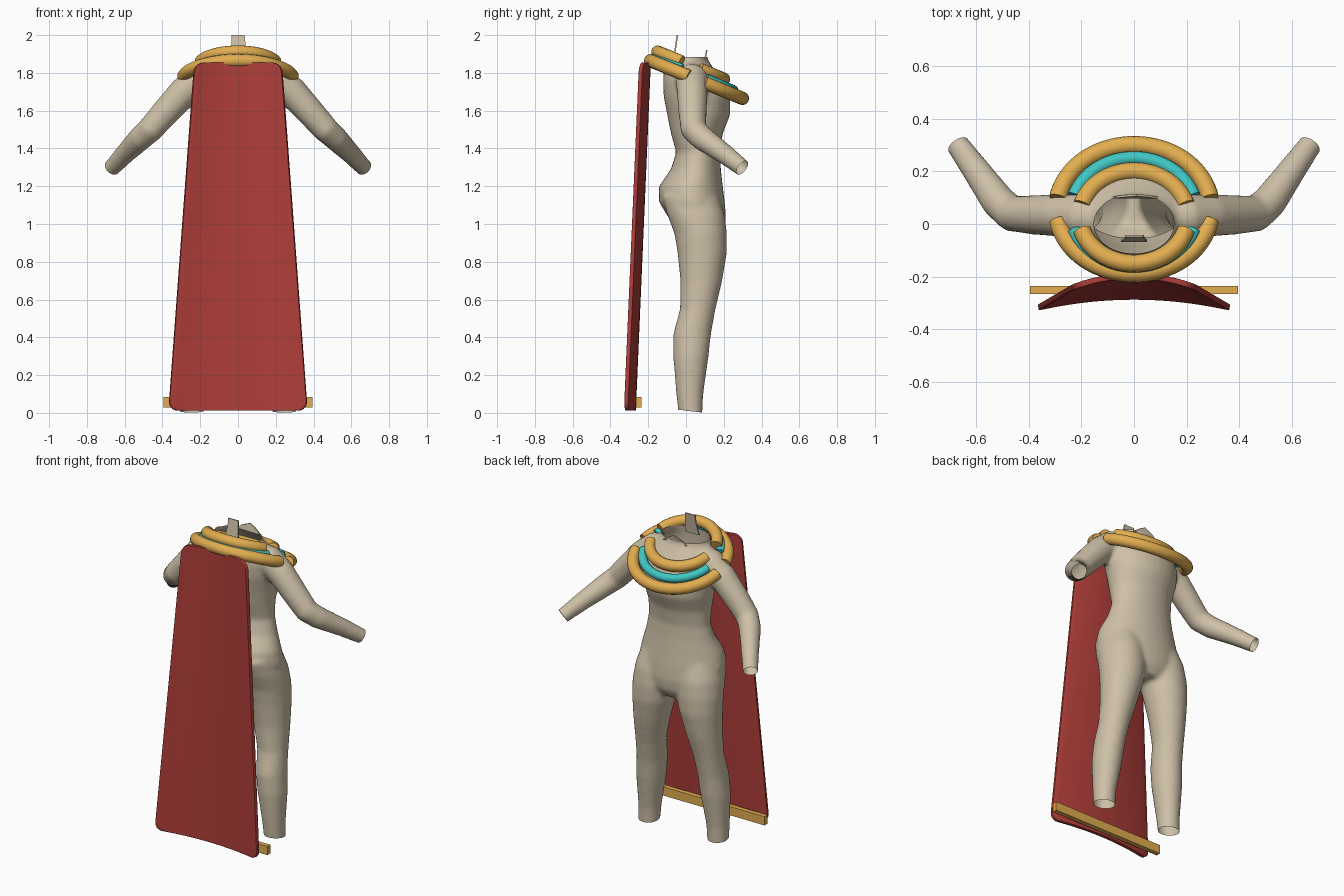
import bpy, bmesh, math
from mathutils import Vector

if "Cube" in bpy.data.objects:
    bpy.data.objects.remove(bpy.data.objects["Cube"])


def material(name, rgb):
    m = bpy.data.materials.new(name)
    m.diffuse_color = (*rgb, 1)
    m.use_nodes = True
    m.node_tree.nodes["Principled BSDF"].inputs["Base Color"].default_value = m.diffuse_color
    return m


STONE = material("warm_stone", (0.62, 0.53, 0.39))
GOLD = material("gold", (0.76, 0.42, 0.08))
TEAL = material("teal", (0.05, 0.57, 0.55))
RED = material("cape_red", (0.42, 0.047, 0.04))


def finish(bm, name, mat, smooth=True):
    bmesh.ops.recalc_face_normals(bm, faces=bm.faces)
    for f in bm.faces:
        f.smooth = smooth
    mesh = bpy.data.meshes.new(name)
    bm.to_mesh(mesh)
    bm.free()
    mesh.materials.append(mat)
    ob = bpy.data.objects.new(name, mesh)
    bpy.context.collection.objects.link(ob)
    return ob


def loft(bm, rings):
    """Closed skin through a list of rings, capped at both ends."""
    loops = [[bm.verts.new(p) for p in ring] for ring in rings]
    n = len(loops[0])
    for a, b in zip(loops, loops[1:]):
        for i in range(n):
            bm.faces.new((a[i], a[(i + 1) % n], b[(i + 1) % n], b[i]))
    bm.faces.new(loops[0][::-1])
    bm.faces.new(loops[-1])


def flat_ring(z, cx, rx, back, front, n=28):
    cy, ry = (back + front) / 2, (front - back) / 2
    return [Vector((cx + rx * math.cos(2 * math.pi * i / n),
                    cy + ry * math.sin(2 * math.pi * i / n), z)) for i in range(n)]


def tube_rings(points, radii, up, n=16):
    rings = []
    for i, p in enumerate(points):
        d = (points[min(i + 1, len(points) - 1)] - points[max(i - 1, 0)]).normalized()
        a = up.cross(d).normalized()
        b = d.cross(a)
        rings.append([p + radii[i] * (a * math.cos(2 * math.pi * k / n)
                                      + b * math.sin(2 * math.pi * k / n)) for k in range(n)])
    return rings


# Body: torso, legs and arms lofted, then fused into one skin
# torso rows: height, half width, back, front
TORSO = [(0.90, 0.12, -0.01, 0.17), (0.96, 0.23, -0.06, 0.205), (1.03, 0.275, -0.09, 0.212),
         (1.12, 0.28, -0.145, 0.205), (1.20, 0.262, -0.143, 0.195), (1.29, 0.225, -0.08, 0.185),
         (1.38, 0.203, -0.052, 0.18), (1.48, 0.207, -0.08, 0.195), (1.58, 0.225, -0.10, 0.235),
         (1.67, 0.24, -0.118, 0.235), (1.75, 0.235, -0.122, 0.205), (1.82, 0.20, -0.118, 0.15),
         (1.87, 0.155, -0.115, 0.115), (1.96, 0.14, -0.105, 0.105)]
# leg rows: height, centre, half width, back, front
LEG = [(-0.05, 0.247, 0.062, -0.035, 0.085), (0.10, 0.242, 0.067, -0.052, 0.092),
       (0.30, 0.228, 0.087, -0.068, 0.12), (0.42, 0.217, 0.087, -0.067, 0.133),
       (0.55, 0.205, 0.09, -0.032, 0.157), (0.70, 0.185, 0.108, -0.03, 0.192),
       (0.85, 0.165, 0.13, -0.045, 0.217), (0.95, 0.155, 0.14, -0.062, 0.217),
       (1.05, 0.15, 0.135, -0.10, 0.205), (1.15, 0.14, 0.12, -0.13, 0.17)]
# arm rows: x, y, z, radius
ARM = [(0.10, 0.02, 1.775, 0.08), (0.20, 0.03, 1.765, 0.088), (0.285, 0.033, 1.70, 0.082),
       (0.39, 0.035, 1.585, 0.075), (0.465, 0.04, 1.50, 0.07), (0.515, 0.085, 1.455, 0.066),
       (0.60, 0.205, 1.37, 0.054), (0.665, 0.295, 1.30, 0.046), (0.72, 0.371, 1.241, 0.044)]
bm = bmesh.new()
loft(bm, [flat_ring(z, 0, a, b, f) for z, a, b, f in TORSO])
for s in (-1, 1):
    loft(bm, [flat_ring(z, s * cx, r, b, f) for z, cx, r, b, f in LEG])
    loft(bm, tube_rings([Vector((s * x, y, z)) for x, y, z, _ in ARM],
                        [row[3] for row in ARM], Vector((0, 0.6, 1))))
body = finish(bm, "body", STONE)
remesh = body.modifiers.new("fuse", 'REMESH')
remesh.mode, remesh.voxel_size = 'VOXEL', 0.013
blend = body.modifiers.new("blend", 'SMOOTH')
blend.factor, blend.iterations = 0.5, 8
fused = bpy.data.meshes.new_from_object(body.evaluated_get(bpy.context.evaluated_depsgraph_get()))
body.modifiers.clear()

# Open the neck, wrists and ankles
bm = bmesh.new()
bm.from_mesh(fused)


def cut(inside, point, normal):
    verts = [v for v in bm.verts if inside(v.co)]
    faces = {f for v in verts for f in v.link_faces}
    edges = {e for f in faces for e in f.edges}
    bmesh.ops.bisect_plane(bm, geom=verts + list(edges) + list(faces), plane_co=point,
                           plane_no=normal, clear_outer=True)


cut(lambda p: p.z > 1.84, (0, 0, 1.885), (0, 0, 1))
cut(lambda p: p.z < 0.15, (0, 0, 0.012), (0, -0.12, -1))
for s in (-1, 1):
    cut(lambda p: p.x * s > 0.55, (s * 0.667, 0.298, 1.298), (s * 0.5, 0.7, -0.55))
for f in bm.faces:
    f.smooth = True
bm.to_mesh(body.data)
bm.free()


# Torn neck edge: thin upright flaps
def flap(name, outline, y, lean):
    bm = bmesh.new()
    z0 = min(z for _, z in outline)
    loops = [[bm.verts.new((x, y + dy + lean * (z - z0), z)) for x, z in outline]
             for dy in (-0.004, 0.004)]
    bm.faces.new(loops[0])
    bm.faces.new(loops[1][::-1])
    for i in range(len(outline)):
        j = (i + 1) % len(outline)
        bm.faces.new((loops[0][i], loops[0][j], loops[1][j], loops[1][i]))
    finish(bm, name, STONE, False)


flap("neck_back_flap", [(-0.05, 1.87), (0.05, 1.87), (0.04, 1.95), (0.035, 2.0),
                        (-0.035, 2.0), (-0.035, 1.95)], -0.065, 0.15)
flap("neck_front_flap", [(-0.08, 1.87), (0.09, 1.87), (0.05, 1.90), (0.01, 1.92),
                         (-0.05, 1.895)], 0.1, 0.2)


# Collar: tilted bands, each a front and a back arc
def collar_band(name, mat, cy, rx, ry, lift, radius, gap):
    for side, start in (("front", 0), ("back", 180)):
        pts, n = [], 40
        for i in range(n + 1):
            t = math.radians(start + gap + (180 - 2 * gap) * i / n)
            y = cy + ry * math.sin(t)
            pts.append(Vector((rx * math.cos(t), y, 1.765 + lift - 0.41 * (y - 0.055))))
        radii = [radius] * (n + 1)
        bm = bmesh.new()
        loft(bm, tube_rings(pts, radii, Vector((0, 0.41, 1))))
        ob = finish(bm, name + "_" + side, mat)
        bpy.context.view_layer.objects.active = ob
        ob.select_set(True)
        bpy.ops.object.shade_smooth_by_angle(angle=math.radians(40))
        ob.select_set(False)


collar_band("collar_outer", GOLD, 0.056, 0.292, 0.243, 0.0, 0.035, 10)
collar_band("collar_middle", TEAL, 0.042, 0.238, 0.208, 0.025, 0.026, 18)
collar_band("collar_inner", GOLD, 0.025, 0.205, 0.175, 0.062, 0.034, 16)

# Cape: flared, bowed sheet with rounded corners
TOP, CORNER, COLS = 1.855, 0.05, 20
heights = [CORNER * (1 - math.cos(math.pi / 2 * i / 5)) for i in range(5)]
heights = ([0.012 + h for h in heights] + [0.062 + (TOP - 0.112) * i / 16 for i in range(17)]
           + [TOP - h for h in reversed(heights)])
bm = bmesh.new()
rows = []
for z in heights:
    k = z / TOP
    d = max(0, 0.062 - z, z - (TOP - CORNER))
    half = 0.368 - 0.138 * k - (CORNER - math.sqrt(max(0, CORNER ** 2 - d * d)))
    full = 0.368 - 0.138 * k
    row = []
    for i in range(COLS + 1):
        x = half * (2 * i / COLS - 1)
        row.append(bm.verts.new((x, -0.277 + 0.08 * k - 0.042 * (x / full) ** 2, z)))
    rows.append(row)
for a, b in zip(rows, rows[1:]):
    for i in range(COLS):
        bm.faces.new((a[i], a[i + 1], b[i + 1], b[i]))
cape = finish(bm, "cape", RED)
thick = cape.modifiers.new("thickness", 'SOLIDIFY')
thick.thickness, thick.offset = 0.022, 0
bev = cape.modifiers.new("soft_edge", 'BEVEL')
bev.width, bev.segments, bev.angle_limit = 0.009, 2, math.radians(50)

# Weight bar along the cape hem
bm = bmesh.new()
bmesh.ops.create_cube(bm, size=1)
for v in bm.verts:
    v.co = Vector((v.co.x * 0.79, -0.25 + v.co.y * 0.03, 0.056 + v.co.z * 0.056))
finish(bm, "hem_bar", GOLD, False)
